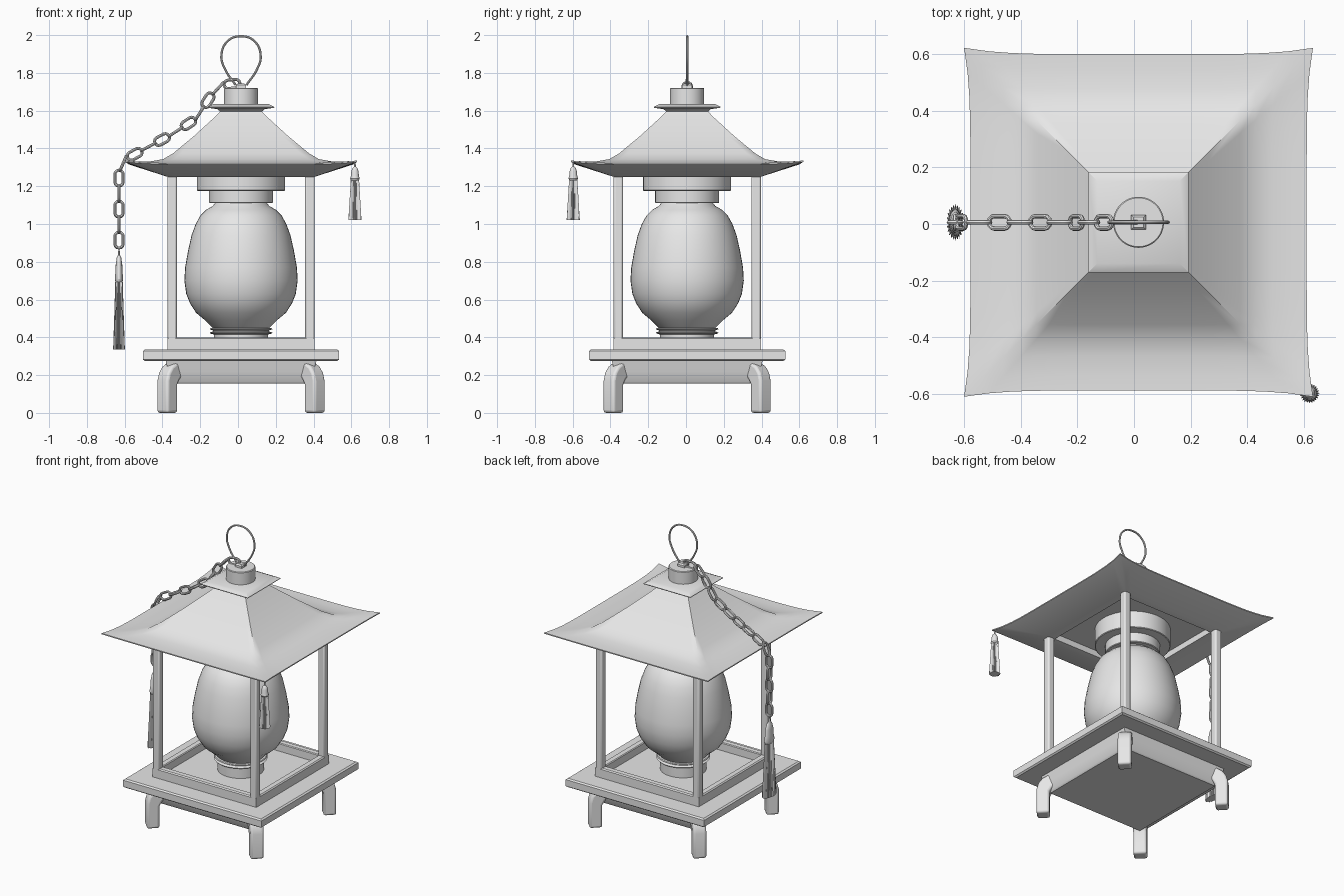
import bpy, bmesh, math
from mathutils import Vector, Matrix

cube = bpy.data.objects.get("Cube")
if cube:
    bpy.data.objects.remove(cube, do_unlink=True)

CENTRE = Vector((0.016, 0.006, 0))
grey = bpy.data.materials.new("plain_grey")
grey.use_nodes = True
grey.diffuse_color = (0.8, 0.8, 0.8, 1)
grey.node_tree.nodes["Principled BSDF"].inputs["Base Color"].default_value = (0.8, 0.8, 0.8, 1)


def add_object(name, mesh, location=CENTRE, angle=35):
    obj = bpy.data.objects.new(name, mesh)
    bpy.context.collection.objects.link(obj)
    obj.location = location
    if not mesh.materials:
        mesh.materials.append(grey)
    bpy.ops.object.select_all(action="DESELECT")
    obj.select_set(True)
    bpy.context.view_layer.objects.active = obj
    bpy.ops.object.shade_smooth_by_angle(angle=math.radians(angle))
    return obj


def loft(name, rings, location=CENTRE, angle=35):
    """Skin a list of equal point rings and cap both ends."""
    bm = bmesh.new()
    loops = [[bm.verts.new(p) for p in ring] for ring in rings]
    n = len(loops[0])
    for a, b in zip(loops, loops[1:]):
        for i in range(n):
            j = (i + 1) % n
            bm.faces.new((a[i], a[j], b[j], b[i]))
    bm.faces.new(loops[0])
    bm.faces.new(loops[-1])
    bmesh.ops.recalc_face_normals(bm, faces=bm.faces)
    mesh = bpy.data.meshes.new(name)
    bm.to_mesh(mesh)
    bm.free()
    return add_object(name, mesh, location, angle)


def circle(r, z, n=48, squash=1.0, pleat=0.0):
    pts = []
    for i in range(n):
        a = math.tau * i / n
        k = r * (1 - pleat * (i % 2))
        pts.append((k * math.cos(a) * squash, k * math.sin(a), z))
    return pts


def square(half, z, steps=1, flare=0.0, lift=0.0):
    """Square ring whose corners can sweep outward and upward."""
    pts = []
    for side in range(4):
        turn = Matrix.Rotation(side * math.pi / 2, 3, "Z")
        for i in range(steps):
            t = 2 * i / steps - 1
            e = abs(t) ** 6
            h = half + flare * e
            pts.append(turn @ Vector((h, t * h, z + lift * e)))
    return pts


def lathe(name, profile, **kw):
    return loft(name, [circle(r, z) for r, z in profile], **kw)


def square_stack(name, profile, **kw):
    return loft(name, [square(h, z) for h, z in profile], **kw)


def tube_mesh(name, points, radius, cyclic, smooth=False):
    """Round wire along points, returned as a mesh."""
    curve = bpy.data.curves.new(name + "_path", "CURVE")
    curve.dimensions = "3D"
    curve.bevel_depth = radius
    curve.bevel_resolution = 2
    curve.use_fill_caps = True
    curve.resolution_u = 8
    spline = curve.splines.new("BEZIER")
    spline.bezier_points.add(len(points) - 1)
    for bp, p in zip(spline.bezier_points, points):
        bp.co = p
        bp.handle_left_type = bp.handle_right_type = "AUTO" if smooth else "VECTOR"
    if not smooth:
        curve.resolution_u = 1
    spline.use_cyclic_u = cyclic
    temp = bpy.data.objects.new(name + "_path", curve)
    bpy.context.collection.objects.link(temp)
    graph = bpy.context.evaluated_depsgraph_get()
    mesh = bpy.data.meshes.new_from_object(temp.evaluated_get(graph))
    mesh.name = name
    bpy.data.objects.remove(temp, do_unlink=True)
    return mesh


# Base: apron, plate and hollow rail
square_stack("base_apron", [(0.36, 0.155), (0.37, 0.165), (0.385, 0.22), (0.4, 0.28)])
square_stack("base_plate", [(0.51, 0.275), (0.52, 0.283), (0.52, 0.327), (0.51, 0.335)])
square_stack("base_rail", [(0.39, 0.33), (0.39, 0.393), (0.383, 0.4), (0.35, 0.4), (0.345, 0.395), (0.345, 0.345)])

# Curved legs and slim posts at the four corners
leg_profile = [(0.592, 0), (0.592, 0.17), (0.58, 0.212), (0.555, 0.245), (0.515, 0.268),
               (0.45, 0.275), (0.45, 0.19), (0.495, 0.18), (0.512, 0.15), (0.512, 0)]
for i, corner in enumerate(("back_left", "back_right", "front_right", "front_left")):
    turn = Matrix.Rotation(math.pi / 4 + i * math.pi / 2, 3, "Z")
    leg = loft(corner + "_leg", [[turn @ Vector((d, w, z)) for d, z in leg_profile] for w in (-0.042, 0.042)])
    bevel = leg.modifiers.new("rounding", "BEVEL")
    bevel.width = 0.014
    bevel.segments = 3
    bevel.limit_method = "ANGLE"
    foot = turn @ Vector((0.365 * math.sqrt(2), 0, 0))
    post = square_stack(corner + "_post", [(0.025, 0.33), (0.025, 1.27)], location=CENTRE + foot)
    bevel = post.modifiers.new("rounding", "BEVEL")
    bevel.width = 0.01
    bevel.segments = 2

# Globe with its foot ring, and the collar above it
lathe("globe", [(0.12, 0.43), (0.15, 0.45), (0.19, 0.49), (0.238, 0.53), (0.27, 0.58), (0.29, 0.63),
                (0.3, 0.7), (0.296, 0.77), (0.28, 0.86), (0.262, 0.94), (0.24, 1.0), (0.215, 1.045),
                (0.185, 1.075), (0.15, 1.095), (0.13, 1.12)])
lathe("globe_foot", [(0.143, 0.34), (0.143, 0.415), (0.162, 0.42), (0.166, 0.425), (0.148, 0.432),
                     (0.148, 0.436), (0.166, 0.443), (0.162, 0.449), (0.14, 0.452)])
lathe("lower_collar", [(0.165, 1.11), (0.169, 1.114), (0.169, 1.18)])
lathe("upper_collar", [(0.229, 1.175), (0.233, 1.179), (0.233, 1.295)])

# Roof with upswept corners and a recessed ceiling
roof_profile = [(0.1, 1.61, 0), (0.112, 1.595, 0), (0.135, 1.57, 0), (0.25, 1.465, 0), (0.36, 1.374, 0),
                (0.41, 1.342, 0.1), (0.47, 1.328, 0.3), (0.54, 1.322, 0.6), (0.593, 1.322, 1),
                (0.593, 1.315, 1), (0.39, 1.25, 0), (0.34, 1.25, 0), (0.34, 1.29, 0)]
loft("roof", [square(h, z, 16, 0.022 * k, 0.014 * k) for h, z, k in roof_profile], angle=48)
square_stack("roof_cap", [(0.11, 1.595), (0.125, 1.608), (0.175, 1.615), (0.177, 1.62), (0.145, 1.636)])
lathe("finial", [(0.09, 1.62), (0.09, 1.717), (0.086, 1.721)])

# Hanging loop and its small bracket
square_stack("loop_bracket", [(0.026, 1.715), (0.026, 1.735), (0.018, 1.743)])
half_loop = [(0.028, 1.735), (0.085, 1.82), (0.104, 1.89), (0.072, 1.967)]
loop = [(-x, 0, z) for x, z in half_loop] + [(0, 0, 1.994)] + [(x, 0, z) for x, z in reversed(half_loop)]
add_object("hanging_loop", tube_mesh("hanging_loop", loop, 0.006, False, True))

# Chain of links, alternately turned, running down over the eave
arc = [math.radians(-90 + 30 * i) for i in range(7)]
link = [(0.02 + 0.022 * math.cos(a), 0, 0.022 * math.sin(a)) for a in arc]
link += [(-x, 0, -z) for x, _, z in link]
link_mesh = tube_mesh("chain_link", link, 0.008, True)
path = [Vector((x, 0.006, z)) for x, z in (
    (-0.63, 0.915), (-0.63, 1.27), (-0.6, 1.34), (-0.5, 1.395), (-0.35, 1.475),
    (-0.22, 1.56), (-0.15, 1.67), (-0.09, 1.735), (0.0, 1.745))]
spacing, next_at, travelled, count = 0.082, 0.0, 0.0, 0
for a, b in zip(path, path[1:]):
    length = (b - a).length
    while next_at <= travelled + length:
        spot = a.lerp(b, (next_at - travelled) / length)
        item = add_object("chain_link_%d" % (count + 1), link_mesh, spot)
        direction = (b - a).normalized()
        pitch = Matrix.Rotation(-math.atan2(direction.z, direction.x), 4, "Y")
        roll = Matrix.Rotation(math.pi / 2 * (count % 2), 4, "X")
        item.rotation_euler = (pitch @ roll).to_euler()
        count += 1
        next_at += spacing
    travelled += length


# Tassels: a smooth head over a pleated skirt
def tassel(name, x, y, top, neck, bottom, radius, squash):
    spot = Vector((x, y, 0))
    drop = top - neck
    head = [(0.1, 0), (0.15, 0.25), (0.4, 0.35), (0.55, 0.55), (0.6, 0.8), (0.72, 1), (0.6, 1.1)]
    loft(name + "_head", [circle(radius * r, top - drop * t, 24, squash) for r, t in head], spot)
    skirt = [(0.62, neck), (0.8, neck * 0.5 + bottom * 0.5), (1, bottom)]
    loft(name + "_skirt", [circle(radius * r, z, 48, squash, 0.2) for r, z in skirt], spot, 20)


tassel("corner_tassel", 0.619, -0.597, 1.325, 1.24, 1.02, 0.035, 1.0)
tassel("chain_tassel", -0.63, 0.006, 0.88, 0.71, 0.335, 0.065, 0.48)
